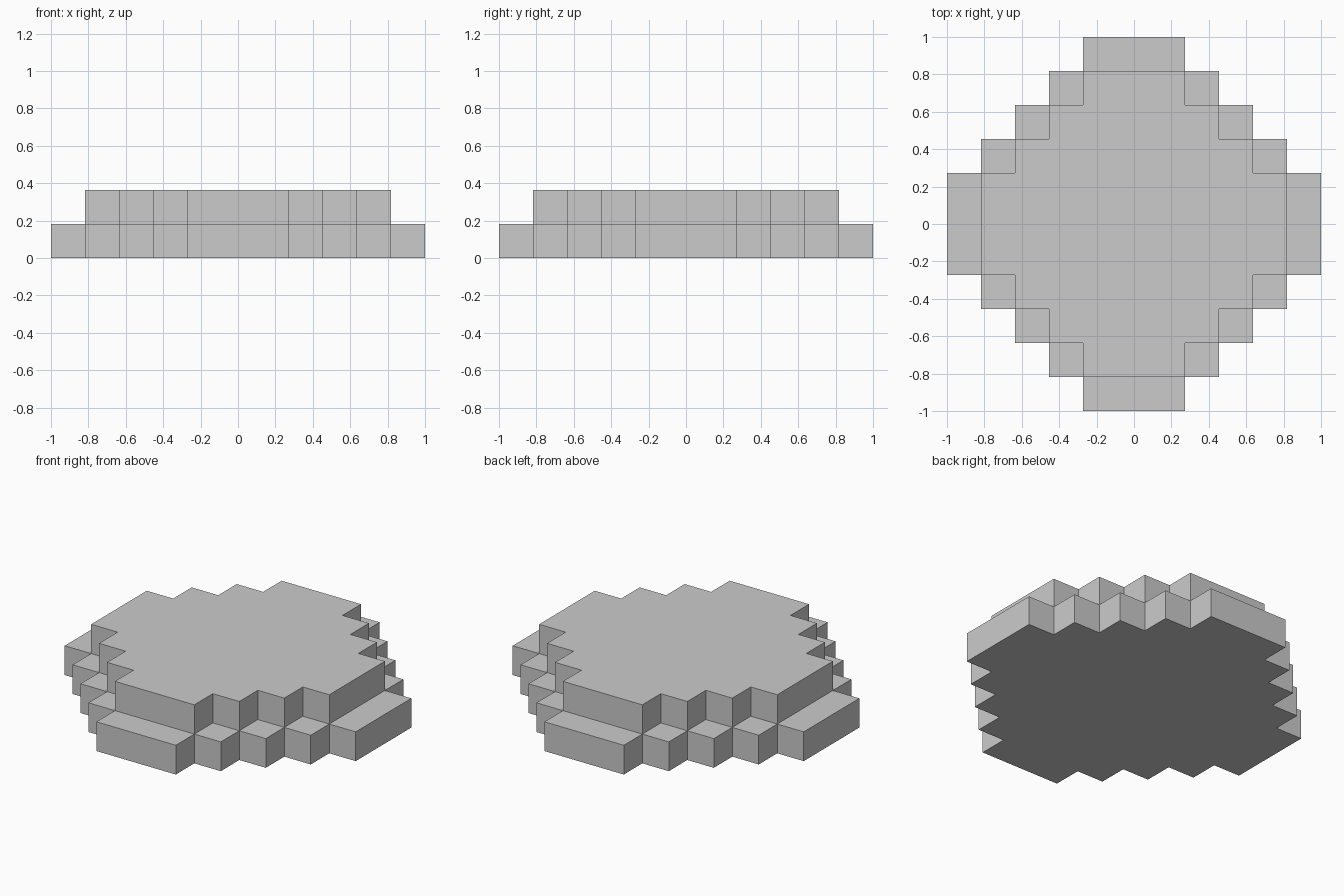
import bpy, bmesh
from mathutils import Vector

if "Cube" in bpy.data.objects:
    bpy.data.objects.remove(bpy.data.objects["Cube"])

U = 2 / 11          # block size
R = 5               # blocks from centre to edge


def filled(c):
    """True if a block sits at cell c: two stepped diamond tiers with blunt tips."""
    x, y, z = abs(c[0]), abs(c[1]), c[2]
    size = R - z
    return z in (0, 1) and max(x, y) <= size and x + y <= size + 1


# Stepped disc: one closed shell made of the exposed block sides only
bm = bmesh.new()
span = range(-R, R + 1)
for cell in [(x, y, z) for x in span for y in span for z in (0, 1)]:
    if not filled(cell):
        continue
    centre = Vector((cell[0], cell[1], cell[2] + 0.5))
    for axis in range(3):
        for sign in (-1, 1):
            n = Vector((0, 0, 0))
            n[axis] = sign
            if filled([round(a + b) for a, b in zip(cell, n)]):
                continue
            a = Vector((0, 0, 0))
            a[(axis + 1) % 3] = 0.5
            b = n.cross(a)
            mid = centre + n * 0.5
            corners = [mid - a - b, mid + a - b, mid + a + b, mid - a + b]
            bm.faces.new([bm.verts.new(p * U) for p in corners])

# Weld the blocks and merge flat areas into single faces
bmesh.ops.remove_doubles(bm, verts=bm.verts, dist=0.001)
bmesh.ops.dissolve_limit(bm, angle_limit=0.01, verts=bm.verts, edges=bm.edges)
bmesh.ops.recalc_face_normals(bm, faces=bm.faces)

mesh = bpy.data.meshes.new("stepped_disc")
bm.to_mesh(mesh)
bm.free()
bpy.context.collection.objects.link(bpy.data.objects.new("stepped_disc", mesh))
